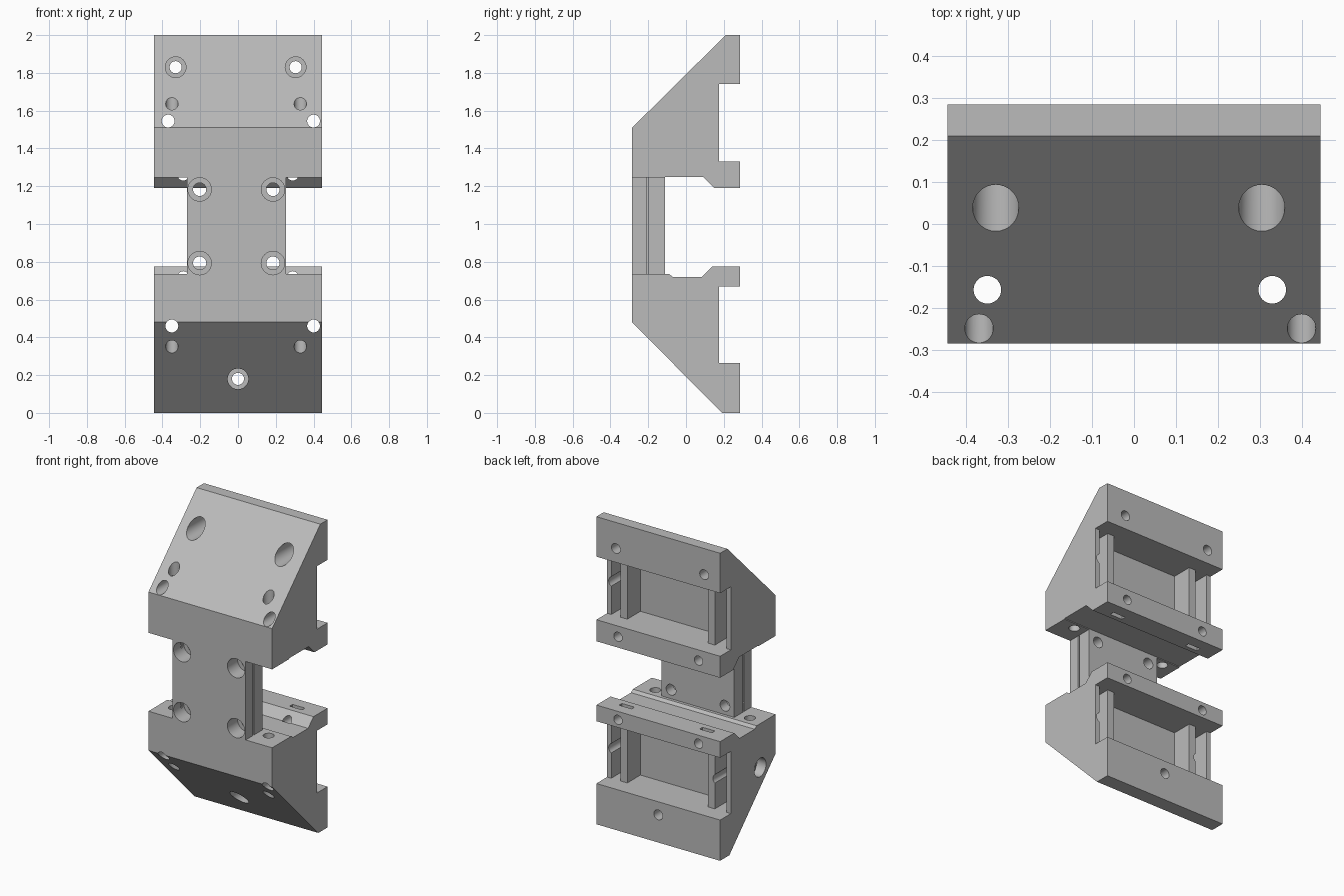
import bpy, math
from mathutils import Matrix, Vector

cube = bpy.data.objects.get("Cube")
if cube:
    bpy.data.objects.remove(cube, do_unlink=True)

grey = bpy.data.materials.new("plain_grey")
grey.use_nodes = True
colour = (0.5, 0.5, 0.5, 1)
grey.diffuse_color = colour
grey.node_tree.nodes["Principled BSDF"].inputs["Base Color"].default_value = colour

HALF = 0.445      # half width of the body
BACK = 0.285      # half depth of the body
INNER = 0.175     # rear edge of ribs and side walls


def extrude_profile(name, profile, half):
    """Extrude a closed (y, z) outline across x."""
    n = len(profile)
    verts = [(s * half, y, z) for s in (-1, 1) for y, z in profile]
    faces = [tuple(range(n))[::-1], tuple(range(n, 2 * n))]
    faces += [(i, (i + 1) % n, (i + 1) % n + n, i + n) for i in range(n)]
    mesh = bpy.data.meshes.new(name)
    mesh.from_pydata(verts, [], faces)
    mesh.materials.append(grey)
    obj = bpy.data.objects.new(name, mesh)
    bpy.context.collection.objects.link(obj)
    bpy.context.view_layer.objects.active = obj
    obj.select_set(True)
    bpy.ops.object.mode_set(mode='EDIT')
    bpy.ops.mesh.select_all(action='SELECT')
    bpy.ops.mesh.normals_make_consistent(inside=False)
    bpy.ops.object.mode_set(mode='OBJECT')
    return obj


def cut(cutter):
    """Subtract a cutter from the body, then discard it."""
    cutter.hide_render = True
    cutter.data.materials.append(grey)
    mod = body.modifiers.new("cut", 'BOOLEAN')
    mod.operation = 'DIFFERENCE'
    mod.solver = 'EXACT'
    mod.object = cutter
    bpy.context.view_layer.objects.active = body
    bpy.ops.object.modifier_apply(modifier=mod.name)
    bpy.data.objects.remove(cutter, do_unlink=True)


def cut_box(x0, x1, y0, y1, z0, z1):
    bpy.ops.mesh.primitive_cube_add(size=1)
    box = bpy.context.object
    size = Matrix.Diagonal((x1 - x0, y1 - y0, z1 - z0, 1))
    centre = Matrix.Translation(((x0 + x1) / 2, (y0 + y1) / 2, (z0 + z1) / 2))
    box.data.transform(centre @ size)
    cut(box)


def cut_hole(start, end, radius):
    a, b = Vector(start), Vector(end)
    bpy.ops.mesh.primitive_cylinder_add(vertices=32, radius=radius, depth=(b - a).length)
    rod = bpy.context.object
    turn = (b - a).to_track_quat('Z', 'Y').to_matrix().to_4x4()
    rod.data.transform(Matrix.Translation((a + b) / 2) @ turn)
    cut(rod)


def cut_bolt(x, z, bore_end, bore, shank):
    """Counterbored bolt hole running from front to back."""
    cut_hole((x, -0.4, z), (x, bore_end, z), bore)
    cut_hole((x, bore_end - 0.01, z), (x, 0.4, z), shank)


# Body: two wedge blocks joined by a thin front bridge
body = extrude_profile("clamp_body", [
    (-BACK, 0.48), (0.19, 0), (BACK, 0), (BACK, 0.265), (INNER, 0.265),
    (INNER, 0.67), (BACK, 0.67), (BACK, 0.775), (0.14, 0.775), (0.085, 0.72),
    (-0.07, 0.72), (-0.09, 0.735), (-0.11, 0.735),
    (-0.11, 1.25), (0.09, 1.25), (0.15, 1.19), (BACK, 1.19), (BACK, 1.33),
    (INNER, 1.33), (INNER, 1.74), (BACK, 1.74), (BACK, 2), (0.21, 2),
    (-BACK, 1.51)], HALF)

# Narrow the bridge and score its sides
cut_box(-0.6, -0.27, -0.4, -0.1, 0.735, 1.245)
cut_box(0.255, 0.6, -0.4, -0.1, 0.735, 1.245)
for x in (-0.27, 0.255):
    cut_box(x - 0.008, x + 0.008, -0.21, -0.198, 0.735, 1.245)

# Rear pockets: wide centre with a narrow channel on each side of the ribs
for low, high in ((0.265, 0.67), (1.33, 1.74)):
    for x0, x1 in ((-0.415, -0.33), (-0.28, 0.3), (0.35, 0.415)):
        cut_box(x0, x1, 0.04, 0.25, low, high)

# Vertical rod holes
for x in (-0.35, 0.33):
    cut_hole((x, -0.157, -0.1), (x, -0.157, 2.1), 0.033)

# Small holes from front to back
for x, z in ((-0.37, 1.545), (0.4, 1.545), (-0.35, 0.46), (0.4, 0.46)):
    cut_hole((x, -0.4, z), (x, 0.4, z), 0.034)

# Counterbored bolts in the wedges and the bridge
for x, z in ((-0.33, 1.83), (0.305, 1.83), (0, 0.18)):
    cut_bolt(x, z, 0.2, 0.055, 0.032)
for x in (-0.203, 0.185):
    for z in (0.793, 1.183):
        cut_hole((x, -0.4, z), (x, -0.18, z), 0.062)
        cut_hole((x, -0.19, z), (x, -0.05, z), 0.035)

# Rear screw holes with nut slots in the flanges beside the gap
for x in (-0.29, 0.29):
    for hole_z, low, high in ((0.72, 0.69, 0.9), (1.26, 1.1, 1.29)):
        cut_hole((x, 0.08, hole_z), (x, 0.4, hole_z), 0.03)
        cut_box(x - 0.045, x + 0.045, 0.18, 0.21, low, high)

# Blind hole in one side of the lower block
cut_hole((-0.6, -0.127, 0.45), (-0.38, -0.127, 0.45), 0.06)

# Crisp edges with smooth bores
bpy.ops.object.select_all(action='DESELECT')
body.select_set(True)
bpy.context.view_layer.objects.active = body
bpy.ops.object.shade_smooth_by_angle(angle=math.radians(30))
